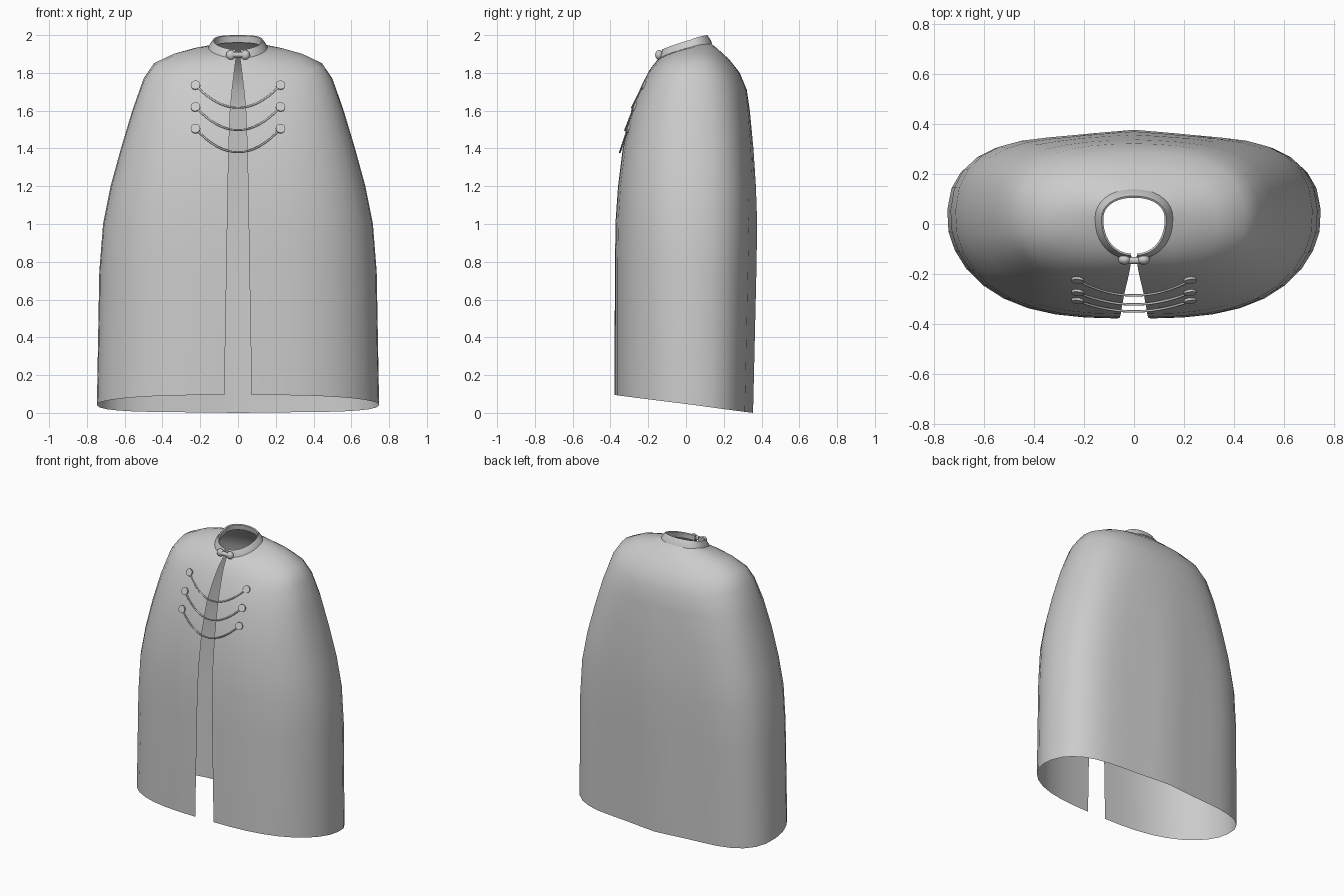
import bpy, bmesh
from math import sin, cos, pi, asin
from mathutils import Vector

if "Cube" in bpy.data.objects:
    bpy.data.objects.remove(bpy.data.objects["Cube"])

YC = 0.02      # depth of the widest point of each ring
SEG = 36       # segments around the cloak


def mix(a, b, w):
    return a + (b - a) * w


def ring(a, zs, yf, zf, yb, zb, n, gap, w=0.0):
    """Rounded ring, open at the front by +-gap, with its own front/side/back heights.
    w blends in the hanging shape: pointed sides and a centre-back ridge."""
    t0 = asin(gap / a)
    drop = .028 * w
    pts = []
    for i in range(SEG + 1):
        t = t0 + (2 * pi - 2 * t0) * i / SEG
        s = sin(t)
        back = cos(t) < 0
        px = mix(n, 4.5 if back else 3.0, w)
        qy = mix(n, 2.5 if back else 1.85, w)
        u = max(0, 1 - abs(s) ** px) ** (1 / qy) * (1 if back else -1)
        x = a * s
        if back:
            y = YC + u * (yb - drop - YC) + drop * max(0, 1 - abs(x) / .3)
        else:
            y = YC + u * (YC - yf)
        v = (y - YC) / ((yb - YC) if back else (YC - yf))
        z = zs + (zb - zf) / 2 * v + ((zf + zb) / 2 - zs) * v * v
        pts.append((x, y, z))
    return pts


def loft(name, rings, angle=0.8):
    """Sheet through a list of open rings."""
    bm = bmesh.new()
    rows = [[bm.verts.new(p) for p in r] for r in rings]
    for lo, hi in zip(rows, rows[1:]):
        for i in range(SEG):
            bm.faces.new((lo[i], lo[i + 1], hi[i + 1], hi[i]))
    mesh = bpy.data.meshes.new(name)
    bm.to_mesh(mesh)
    bm.free()
    ob = bpy.data.objects.new(name, mesh)
    bpy.context.collection.objects.link(ob)
    smooth(ob, angle)
    return ob


def smooth(ob, angle=0.7):
    bpy.ops.object.select_all(action='DESELECT')
    ob.select_set(True)
    bpy.context.view_layer.objects.active = ob
    bpy.ops.object.shade_smooth_by_angle(angle=angle)


# Cloak body: width, side z, front y, front z, back y, back z, squareness, half gap, hang
body = [
    (.748, .045, -.378, .095, .355, .0, 2.8, .072, 1),
    (.735, .75, -.377, .78, .372, .72, 2.8, .060, 1),
    (.715, 1.0, -.372, 1.03, .377, 1.0, 2.75, .056, .9),
    (.675, 1.2, -.360, 1.2, .370, 1.2, 2.7, .053, .8),
    (.62, 1.4, -.335, 1.4, .357, 1.4, 2.65, .049, .6),
    (.56, 1.6, -.290, 1.6, .338, 1.6, 2.6, .041, .4),
    (.50, 1.77, -.250, 1.70, .322, 1.71, 2.5, .032, .2),
    (.445, 1.85, -.222, 1.76, .285, 1.80, 2.45, .025),
    (.34, 1.90, -.19, 1.82, .23, 1.87, 2.35, .018),
    (.22, 1.93, -.155, 1.865, .17, 1.925, 2.2, .012),
    (.150, 1.935, -.128, 1.89, .125, 1.962, 2.1, .010),
]
loft("cloak_body", [ring(*r) for r in body])

# Standing collar, tilted down to the front
collar = [
    (.160, 1.922, -.142, 1.875, .138, 1.955, 2.2, .012),
    (.154, 1.940, -.140, 1.892, .132, 1.972, 2.2, .012),
    (.130, 1.974, -.126, 1.924, .112, 2.0, 2.2, .012),
    (.123, 1.970, -.119, 1.920, .105, 1.996, 2.2, .012),
    (.130, 1.930, -.120, 1.885, .110, 1.960, 2.2, .012),
]
loft("collar", [ring(*r) for r in collar], 0.6)

# Neck clasp: two knobs joined by a bar
for side, label in ((-1, "left"), (1, "right")):
    bpy.ops.mesh.primitive_uv_sphere_add(segments=16, ring_count=10, radius=1,
                                         location=(side * .038, -.143, 1.895))
    knob = bpy.context.object
    knob.name = "clasp_knob_" + label
    knob.scale = (.025, .020, .026)
    smooth(knob, 1.0)
bpy.ops.mesh.primitive_cylinder_add(vertices=12, radius=.014, depth=.06,
                                    location=(0, -.146, 1.896), rotation=(0, pi / 2, 0))
bpy.context.object.name = "clasp_bar"
smooth(bpy.context.object)

# Three hanging chains with a flat round button at each end
chains = [  # end y, end z, middle y, middle z
    (-.226, 1.735, -.286, 1.615),
    (-.275, 1.62, -.322, 1.497),
    (-.308, 1.505, -.350, 1.380),
]
for k, (ye, ze, ym, zm) in enumerate(chains, 1):
    curve = bpy.data.curves.new("chain_%d" % k, 'CURVE')
    curve.dimensions = '3D'
    curve.bevel_depth = .005
    curve.bevel_resolution = 2
    sp = curve.splines.new('POLY')
    sp.points.add(16)
    for i, p in enumerate(sp.points):
        s = i / 8 - 1
        p.co = (.225 * s, ym + (ye - ym) * s * s, zm + (ze - zm) * s * s, 1)
    bpy.context.collection.objects.link(bpy.data.objects.new("chain_%d" % k, curve))
    for side, label in ((-1, "left"), (1, "right")):
        normal = Vector((side * .12, -1, .5 - .06 * k))
        bpy.ops.mesh.primitive_cylinder_add(
            vertices=20, radius=.025, depth=.010, location=(side * .225, ye, ze),
            rotation=normal.to_track_quat('Z', 'Y').to_euler())
        button = bpy.context.object
        button.name = "button_%d_%s" % (k, label)
        smooth(button)
